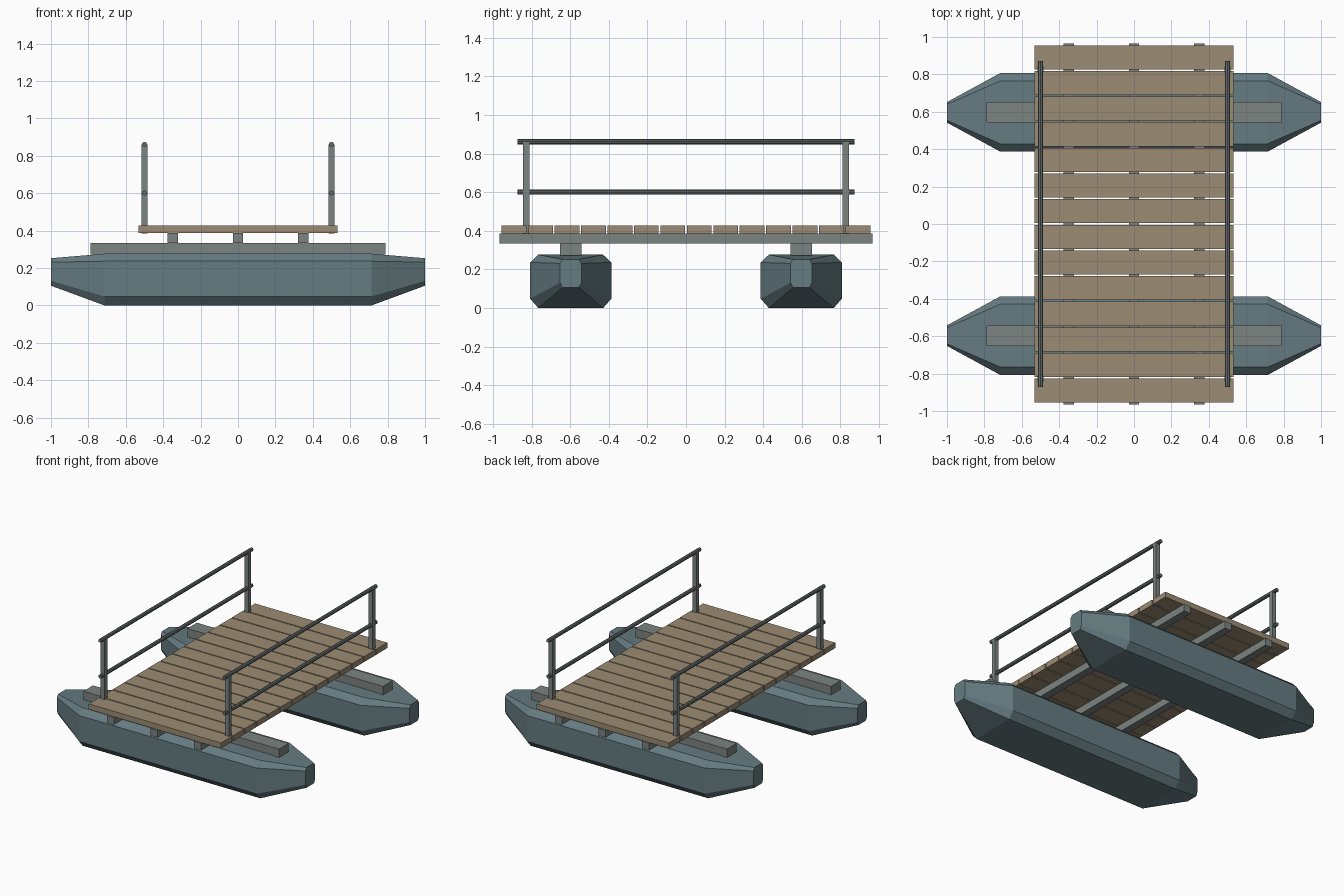
import bpy, bmesh
from math import pi

if "Cube" in bpy.data.objects:
    bpy.data.objects.remove(bpy.data.objects["Cube"])


def material(name, rgb):
    m = bpy.data.materials.new(name)
    m.diffuse_color = (*rgb, 1)
    m.use_nodes = True
    m.node_tree.nodes["Principled BSDF"].inputs["Base Color"].default_value = m.diffuse_color
    return m


HULL = material("hull_blue_grey", (0.13, 0.20, 0.22))
WOOD = material("deck_wood", (0.33, 0.26, 0.17))
METAL = material("frame_grey", (0.20, 0.23, 0.22))
RAIL = material("rail_grey", (0.13, 0.15, 0.15))


def finish(bm, name, mat, loc=(0, 0, 0)):
    bmesh.ops.recalc_face_normals(bm, faces=bm.faces)
    me = bpy.data.meshes.new(name)
    bm.to_mesh(me)
    bm.free()
    me.materials.append(mat)
    ob = bpy.data.objects.new(name, me)
    ob.location = loc
    bpy.context.collection.objects.link(ob)
    return ob


def box(name, mat, loc, size):
    bm = bmesh.new()
    bmesh.ops.create_cube(bm, size=1)
    bmesh.ops.scale(bm, vec=size, verts=bm.verts)
    return finish(bm, name, mat, loc)


def octagon(x, w, z0, z1, cw, c0, c1):
    """Chamfered rectangle section: half width w, chamfer cw wide, c0/c1 high."""
    return [(x, -w + cw, z0), (x, w - cw, z0), (x, w, z0 + c0), (x, w, z1 - c1),
            (x, w - cw, z1), (x, -w + cw, z1), (x, -w, z1 - c1), (x, -w, z0 + c0)]


def pontoon(name, y):
    end = (0.055, 0.105, 0.252, 0.012, 0.026, 0.021)
    mid = (0.21, 0.0, 0.276, 0.042, 0.048, 0.040)
    bm = bmesh.new()
    rings = [[bm.verts.new(p) for p in octagon(x, *s)]
             for x, s in ((-1, end), (-0.715, mid), (0.715, mid), (1, end))]
    for a, b in zip(rings, rings[1:]):
        for i in range(8):
            j = (i + 1) % 8
            bm.faces.new((a[i], a[j], b[j], b[i]))
    bm.faces.new(rings[0])
    bm.faces.new(rings[-1])
    return finish(bm, name, HULL, (0, y, 0))


# Floats with a bearer beam on each
for side, y in (("front", -0.597), ("back", 0.597)):
    pontoon(f"{side}_pontoon", y)
    box(f"{side}_bearer", METAL, (0, y, 0.303), (1.575, 0.11, 0.062))

# Cross joists
for i, x in enumerate((-0.35, 0, 0.35)):
    box(f"joist_{i + 1}", METAL, (x, 0, 0.36), (0.056, 1.93, 0.053))

# Deck planks
for i in range(14):
    box(f"deck_plank_{i + 1}", WOOD, (0, (i - 6.5) * 0.1371, 0.406), (1.064, 0.129, 0.04))

# Railings: two posts and two round rails per side
for side, x in (("left", -0.5), ("right", 0.5)):
    for end, y in (("front", -0.827), ("back", 0.827)):
        box(f"{side}_{end}_post", METAL, (x, y, 0.622), (0.032, 0.032, 0.475))
    for level, z in (("lower", 0.6), ("upper", 0.861)):
        bm = bmesh.new()
        bmesh.ops.create_cone(bm, cap_ends=True, segments=8, radius1=0.0135,
                              radius2=0.0135, depth=1.745)
        ob = finish(bm, f"{side}_{level}_rail", RAIL, (x, 0, z))
        ob.rotation_euler = (pi / 2, 0, 0)
